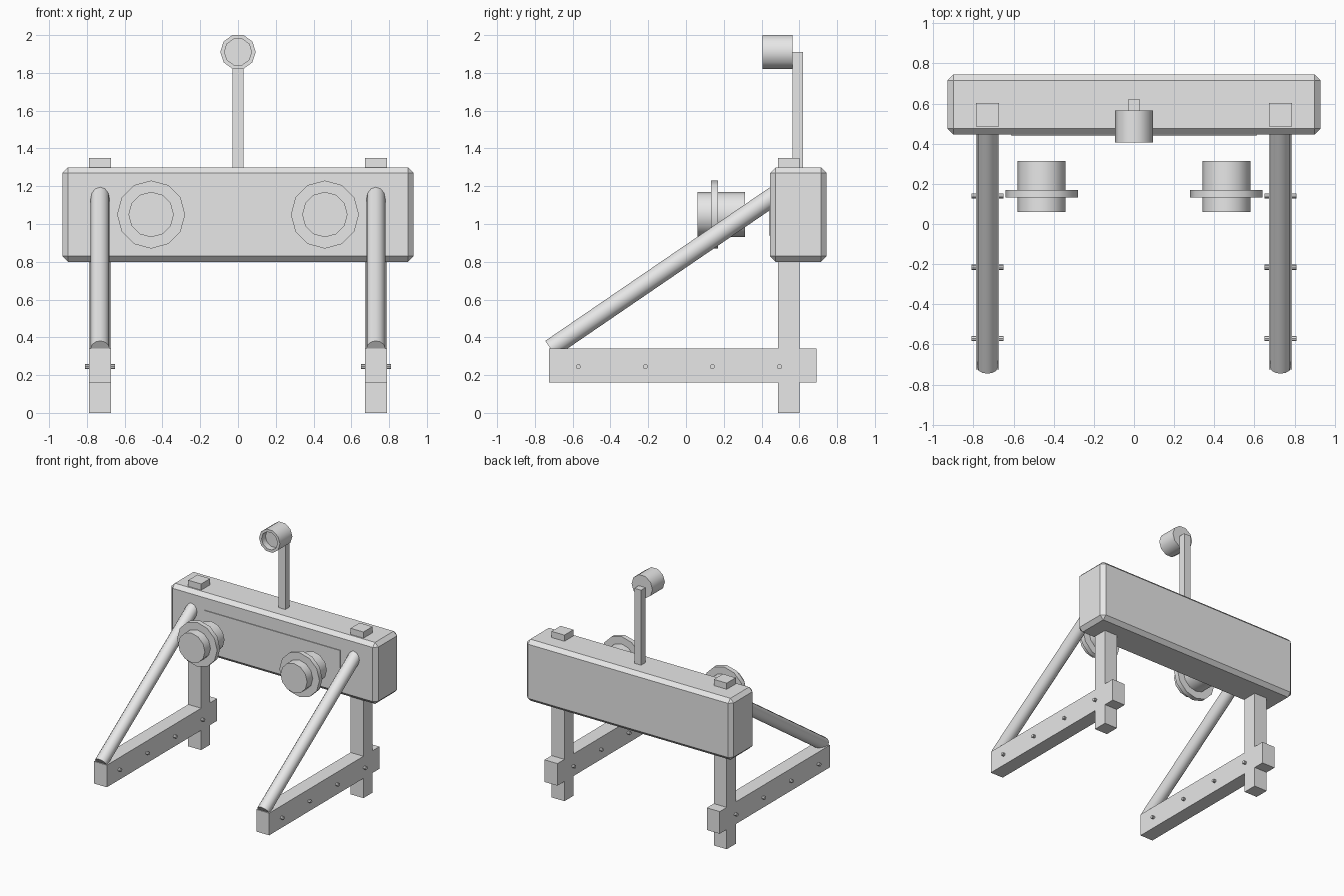
import bpy, bmesh, math
from mathutils import Vector

cube = bpy.data.objects.get("Cube")
if cube:
    bpy.data.objects.remove(cube, do_unlink=True)

grey = bpy.data.materials.new("plain grey")
grey.use_nodes = True
GREY = (0.8, 0.8, 0.8, 1)
grey.diffuse_color = GREY
grey.node_tree.nodes["Principled BSDF"].inputs["Base Color"].default_value = GREY


def finish(name, bm, smooth=False):
    bmesh.ops.recalc_face_normals(bm, faces=bm.faces)
    mesh = bpy.data.meshes.new(name)
    bm.to_mesh(mesh)
    bm.free()
    mesh.materials.append(grey)
    ob = bpy.data.objects.new(name, mesh)
    bpy.context.collection.objects.link(ob)
    if smooth:
        bpy.ops.object.select_all(action='DESELECT')
        ob.select_set(True)
        bpy.context.view_layer.objects.active = ob
        bpy.ops.object.shade_smooth_by_angle(angle=math.radians(40))
    return ob


def box(name, xs, ys, zs, chamfer=0):
    bm = bmesh.new()
    bmesh.ops.create_cube(bm, size=1)
    for v in bm.verts:
        v.co = [sum(r) / 2 + c * (r[1] - r[0]) for c, r in zip(v.co, (xs, ys, zs))]
    if chamfer:
        bmesh.ops.bevel(bm, geom=bm.edges[:], offset=chamfer, segments=1, affect='EDGES')
    return finish(name, bm)


def lathe(name, start, end, profile, sides=12):
    """Spin (radius, distance) points around the axis from start to end."""
    start, axis = Vector(start), (Vector(end) - Vector(start)).normalized()
    side = Vector((0, 0, 1)).cross(axis).normalized()
    up = axis.cross(side)
    bm = bmesh.new()
    rings = []
    for r, d in profile:
        angles = [2 * math.pi * i / sides for i in range(sides)]
        rings.append([bm.verts.new(start + axis * d + (side * math.cos(a) + up * math.sin(a)) * r)
                      for a in angles])
    for a, b in zip(rings, rings[1:]):
        for i in range(sides):
            j = (i + 1) % sides
            bm.faces.new((a[i], a[j], b[j], b[i]))
    bm.faces.new(rings[0])
    bm.faces.new(rings[-1])
    return finish(name, bm, True)


def rod(name, start, end, radius, sides=12):
    length = (Vector(end) - Vector(start)).length
    return lathe(name, start, end, [(radius, 0), (radius, length)], sides)


# Cross beam and its thin front plate
box("cross_beam", (-0.93, 0.93), (0.445, 0.745), (0.8, 1.3), 0.03)
box("front_plate", (-0.61, 0.61), (0.439, 0.447), (0.94, 1.17))

for side, s in (("left", 1), ("right", -1)):
    # Post, ground rail and diagonal strut
    x = 0.73 * s
    width = (x - 0.058, x + 0.058)
    box(side + "_post", width, (0.486, 0.602), (0, 1.35))
    box(side + "_rail", width, (-0.725, 0.692), (0.16, 0.34))
    rod(side + "_strut", (x, -0.717, 0.34), (x, 0.49, 1.165), 0.05)
    # Bolts through the rail
    for i in range(4):
        y = -0.57 + 0.355 * i
        rod(f"{side}_bolt_{i + 1}", (x - 0.08, y, 0.245), (x + 0.08, y, 0.245), 0.013, 8)
    # Buffer with flange
    bx = 0.46 * s
    rod(side + "_buffer", (bx, 0.06, 1.05), (bx, 0.313, 1.05), 0.12)
    rod(side + "_buffer_flange", (bx, 0.132, 1.05), (bx, 0.17, 1.05), 0.18)

# Signal lamp on a mast, with a recessed lens
box("lamp_mast", (-0.03, 0.03), (0.565, 0.62), (1.29, 1.91))
lathe("lamp", (0, 0.405, 1.911), (0, 0.565, 1.911),
      [(0.072, 0.05), (0.072, 0), (0.094, 0), (0.094, 0.16)], 10)
